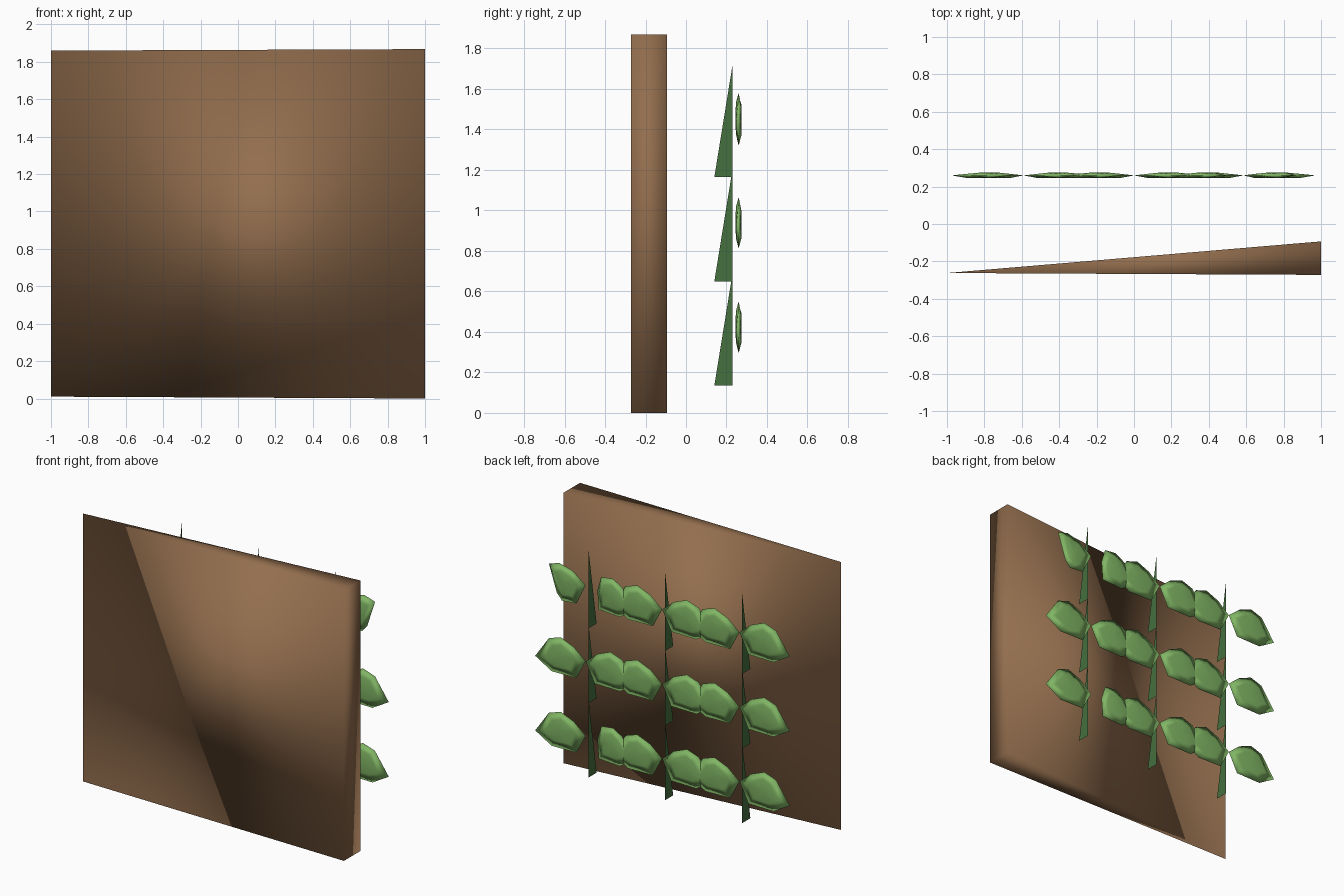
import bpy, bmesh
from mathutils import Vector

if "Cube" in bpy.data.objects:
    bpy.data.objects.remove(bpy.data.objects["Cube"])


def material(name, rgb):
    m = bpy.data.materials.new(name)
    m.diffuse_color = (*rgb, 1)
    m.use_nodes = True
    m.node_tree.nodes["Principled BSDF"].inputs["Base Color"].default_value = m.diffuse_color
    return m


BROWN = material("soil_brown", (0.29, 0.155, 0.075))
LEAF = material("leaf_green", (0.22, 0.47, 0.13))
STEM = material("stem_green", (0.06, 0.16, 0.05))


def make_object(name, verts, faces, mat):
    mesh = bpy.data.meshes.new(name)
    mesh.from_pydata(verts, [], faces)
    bm = bmesh.new()
    bm.from_mesh(mesh)
    bmesh.ops.recalc_face_normals(bm, faces=bm.faces)
    bm.to_mesh(mesh)
    bm.free()
    for p in mesh.polygons:
        p.use_smooth = True
    mesh.materials.append(mat)
    ob = bpy.data.objects.new(name, mesh)
    bpy.context.collection.objects.link(ob)
    return ob


# Wedge-shaped backing panel, sharp on the left and thick on the right
make_object("backing_panel", [
    (-1, -0.262, 0.01), (1, -0.272, 0), (1, -0.093, 0),
    (-1, -0.262, 1.86), (1, -0.272, 1.868), (1, -0.093, 1.868)],
    [(0, 2, 1), (3, 4, 5), (0, 1, 4, 3), (1, 2, 5, 4), (2, 0, 3, 5)], BROWN)

# Leaf outlines: distance out from the stem, height above the stem's foot
POINTED = [(0, .30), (.09, .375), (.19, .415), (.28, .385),
           (.385, .235), (.26, .162), (.07, .165)]
BLUNT_TIP = [(0, .31), (.10, .385), (.20, .41), (.28, .385),
             (.22, .20), (.18, .155), (.07, .165)]
BLUNT_BASE = [(.09, .30), (.12, .40), (.21, .41), (.28, .37),
              (.385, .235), (.26, .16), (.10, .17)]
SPECIAL = {(2, 2, 1): BLUNT_TIP, (2, 2, -1): BLUNT_BASE,
           (0, 2, -1): BLUNT_BASE}
LEAF_Y = 0.26


def leaf(name, x, z, side, outline):
    n = len(outline)
    pts = [Vector((x + side * u, LEAF_Y, z + w)) for u, w in outline]
    mid = sum(pts, Vector()) / n
    verts, faces = list(pts), []
    # Lumpy front and back shells meeting at the rim
    for s in (1, -1):
        start = len(verts)
        for i, p in enumerate(pts):
            q = mid.lerp(p, 0.6)
            q.y += s * (0.014 if i % 2 == (s > 0) else 0.008)
            verts.append(q)
        verts.append(mid + Vector((0, s * 0.015, 0)))
        for i in range(n):
            j = (i + 1) % n
            faces += [(i, j, start + j), (i, start + j, start + i),
                      (start + i, start + j, start + n)]
    make_object(name, verts, faces, LEAF)


# Three rows of three plants, each a thin blade stem with two leaves
for row in range(3):
    z = 0.135 + 0.515 * row
    for col, x in enumerate((-0.59, 0.0, 0.585)):
        make_object(f"stem_{row}_{col}",
                    [(x, 0.14, z), (x, 0.23, z), (x, 0.23, z + 0.555)],
                    [(0, 1, 2)], STEM)
        for side in (-1, 1):
            tag = "right" if side > 0 else "left"
            leaf(f"leaf_{tag}_{row}_{col}", x, z, side,
                 SPECIAL.get((row, col, side), POINTED))
